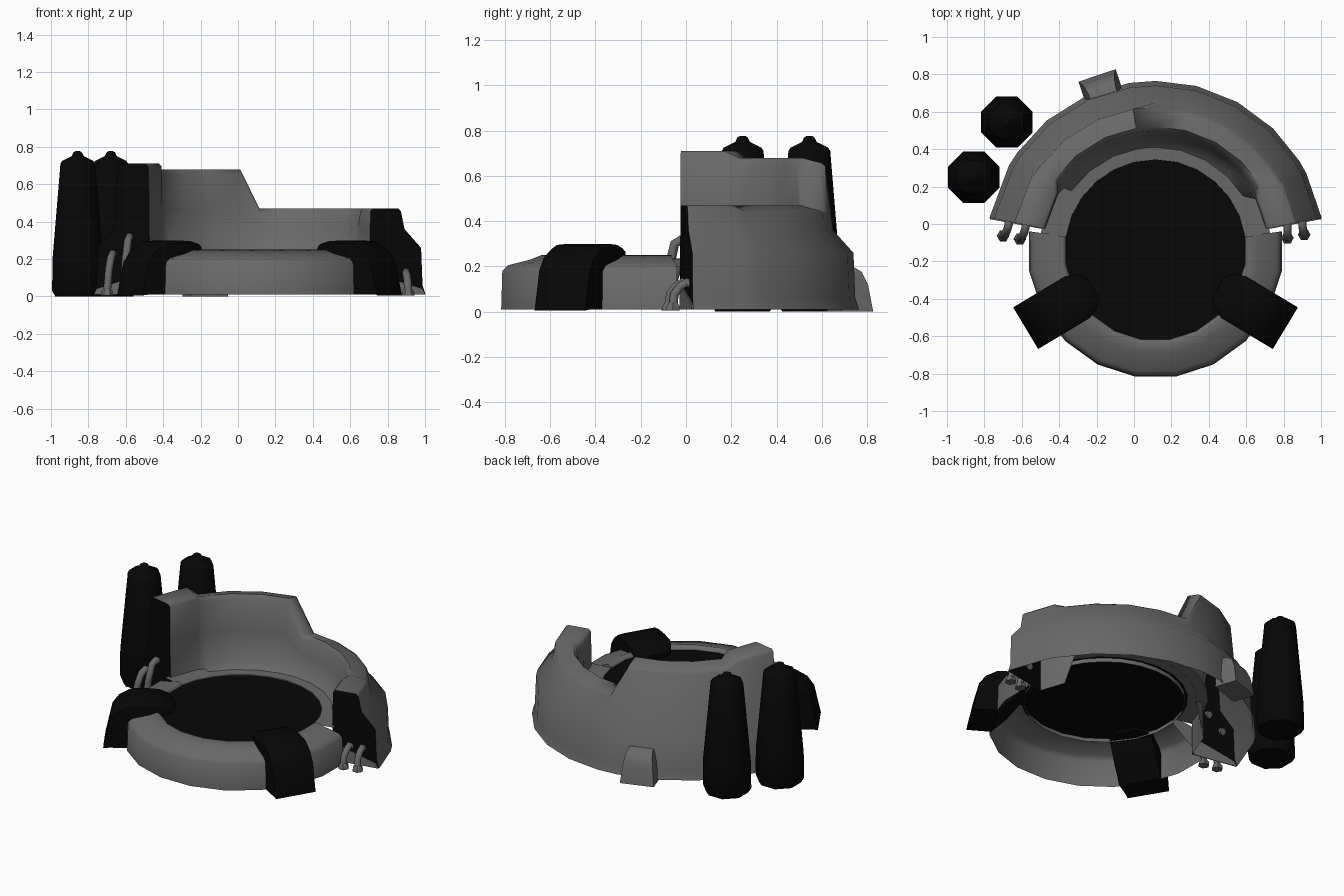
import bpy
import bmesh
from math import sin, cos, radians, pi
from mathutils import Vector

old = bpy.data.objects.get("Cube")
if old:
    bpy.data.objects.remove(old)

CENTRE = Vector((0.115, -0.14, 0))


def material(name, value):
    m = bpy.data.materials.new(name)
    m.use_nodes = True
    colour = (value, value, value, 1)
    m.diffuse_color = colour
    m.node_tree.nodes["Principled BSDF"].inputs["Base Color"].default_value = colour
    return m


GREY = material("mid grey", 0.14)
BLACK = material("near black", 0.002)


def polar(r, angle, z, side=0):
    """Point at a radius and angle (degrees) about the pod centre, moved sideways."""
    a = radians(angle)
    return CENTRE + Vector((r * cos(a) - side * sin(a), r * sin(a) + side * cos(a), z))


def loft(name, sections, mats, closed_section=False, caps=None, smooth=35):
    """Skin a row of equal-length sections; caps is the material slot of the end faces."""
    bm = bmesh.new()
    rows = [[bm.verts.new(p) for p in s] for s in sections]
    n = len(rows[0])
    for a, b in zip(rows, rows[1:]):
        for i in range(n if closed_section else n - 1):
            j = (i + 1) % n
            bm.faces.new((a[i], a[j], b[j], b[i]))
    if caps is not None:
        for row in (rows[0], rows[-1]):
            bm.faces.new(row).material_index = caps
    bmesh.ops.recalc_face_normals(bm, faces=bm.faces)
    mesh = bpy.data.meshes.new(name)
    bm.to_mesh(mesh)
    bm.free()
    for m in mats:
        mesh.materials.append(m)
    obj = bpy.data.objects.new(name, mesh)
    bpy.context.collection.objects.link(obj)
    bpy.ops.object.select_all(action="DESELECT")
    obj.select_set(True)
    bpy.context.view_layer.objects.active = obj
    bpy.ops.object.shade_smooth_by_angle(angle=radians(smooth))
    return obj


def arc(profile, start, end, steps):
    """Sections of an (r, z) profile swept around the centre."""
    return [[polar(r, start + (end - start) * i / steps, z) for r, z in profile]
            for i in range(steps + 1)]


# Floor disc
floor_rings = [[polar(r, 360 * i / 24, 0.225) for i in range(24)] for r in (0.5, 0.25)]
loft("floor_disc", floor_rings, [BLACK], True, caps=0)

# Front rim, and the inner rim running under the back wall
rim = [(0.48, 0.2), (0.485, 0.235), (0.505, 0.25), (0.555, 0.23), (0.655, 0.205), (0.68, 0.18), (0.685, 0.01)]
loft("front_rim", arc(rim, -188.5, 8.5, 11), [GREY], caps=0, smooth=60)
inner_rim = [(0.48, 0.2), (0.485, 0.23), (0.62, 0.235)]
loft("inner_rim", arc(inner_rim, 8.5, 171.5, 12), [GREY], smooth=60)


# Back wall: a thick rounded screen between two slightly thicker end blocks
def wall_section(angle, top, block):
    mid = 0.24 + (top - 0.24) * 0.5
    outer = [(0.905, 0.01), (0.888, 0.06), (0.88, 0.26), (0.79, 0.36)]
    if block:
        rest = [(0.77, top - 0.015), (0.755, top), (0.62, top), (0.605, top - 0.015),
                (0.602, mid), (0.6, 0.28), (0.6, 0.01)]
    else:
        rest = [(0.765, top - 0.035), (0.745, top - 0.022), (0.66, top), (0.638, top - 0.03),
                (0.618, mid), (0.59, 0.27), (0.55, 0.232)]
    return [polar(r, angle, z) for r, z in outer + rest]


stations = [(11, 0.47, True), (27, 0.47, True), (32, 0.47, False)]
stations += [(a, 0.47, False) for a in (46, 61, 76, 90)]
stations += [(a, 0.68, False) for a in (99, 114, 130, 145)]
stations += [(150, 0.71, True), (169, 0.71, True)]
loft("back_wall", [wall_section(*s) for s in stations], [GREY, BLACK], caps=1, smooth=60)

# Grey kick plates low on the black wall ends
for name, angles in (("left_kick_plate", (11, 10.6)), ("right_kick_plate", (169, 169.4))):
    outline = [(0.6, 0.01), (0.9, 0.01), (0.885, 0.04), (0.6, 0.13)]
    loft(name, [[polar(r, a, z) for r, z in outline] for a in angles], [GREY], True, caps=0)

# Black clamps folded over the front rim: radius, half width, top, underside
clamp = [(0.39, 0.06, 0.25, 0.21), (0.43, 0.11, 0.28, 0.21), (0.49, 0.13, 0.295, 0.21),
         (0.57, 0.13, 0.3, 0.1), (0.66, 0.13, 0.295, 0.01), (0.73, 0.13, 0.255, 0.01),
         (0.77, 0.13, 0.2, 0.01), (0.81, 0.13, 0.02, 0.01)]
for name, angle in (("left_clamp", -31), ("right_clamp", -149)):
    sections = [[polar(r, angle, lo, -w), polar(r, angle, hi - 0.015, -w),
                 polar(r, angle, hi, -w * 0.8), polar(r, angle, hi, w * 0.8),
                 polar(r, angle, hi - 0.015, w), polar(r, angle, lo, w)]
                for r, w, hi, lo in clamp]
    loft(name, sections, [BLACK], True, caps=0)

# Tapered eight-sided tanks
tank = [(0.13, 0), (0.148, 0.03), (0.146, 0.2), (0.1, 0.71), (0.09, 0.725),
        (0.035, 0.75), (0.025, 0.77), (0.012, 0.777)]
for name, x, y in (("front_tank", -0.857, 0.25), ("rear_tank", -0.68, 0.545)):
    sections = [[(x + r * cos((i + 0.5) * pi / 4), y + r * sin((i + 0.5) * pi / 4), z)
                 for i in range(8)] for r, z in tank]
    loft(name, sections, [BLACK], True, caps=0, smooth=50)

# Small housing at the back of the wall
housing = [(0.985, 0.105, 0), (0.965, 0.092, 0.12), (0.94, 0.082, 0.175), (0.9, 0.075, 0.2)]
loft("rear_housing", [[polar(0.84, 108.5, z, -w), polar(r, 108.5, z, -w),
                       polar(r, 108.5, z, w), polar(0.84, 108.5, z, w)]
                      for r, w, z in housing], [GREY], True, caps=0)


# Bent hoses with flared feet at the wall ends
def hose(name, x, y, height, lean):
    path = [(x, y + 0.015, height - 0.015), (x, y - 0.015, height),
            (x + lean * 0.3, y - 0.045, height - 0.02),
            (x + lean * 0.7, y - 0.07, height * 0.6), (x + lean, y - 0.075, 0.03)]
    curve = bpy.data.curves.new(name, "CURVE")
    curve.dimensions = "3D"
    curve.bevel_depth = 0.022
    curve.bevel_resolution = 1
    curve.use_fill_caps = True
    spline = curve.splines.new("POLY")
    spline.points.add(len(path) - 1)
    for point, p in zip(spline.points, path):
        point.co = (*p, 1)
    spline.use_smooth = True
    curve.materials.append(GREY)
    bpy.context.collection.objects.link(bpy.data.objects.new(name, curve))
    fx, fy = path[-1][0], path[-1][1]
    foot = [[(fx + r * cos(i * pi / 3), fy + r * sin(i * pi / 3), z) for i in range(6)]
            for r, z in ((0.034, 0.005), (0.032, 0.025), (0.022, 0.04))]
    loft(name + "_foot", foot, [GREY], True, caps=0)


hose("left_inner_hose", 0.82, 0.0, 0.13, 0)
hose("left_outer_hose", 0.9, 0.018, 0.13, 0.01)
hose("right_inner_hose", -0.58, -0.005, 0.32, -0.03)
hose("right_outer_hose", -0.67, 0.012, 0.23, -0.03)
